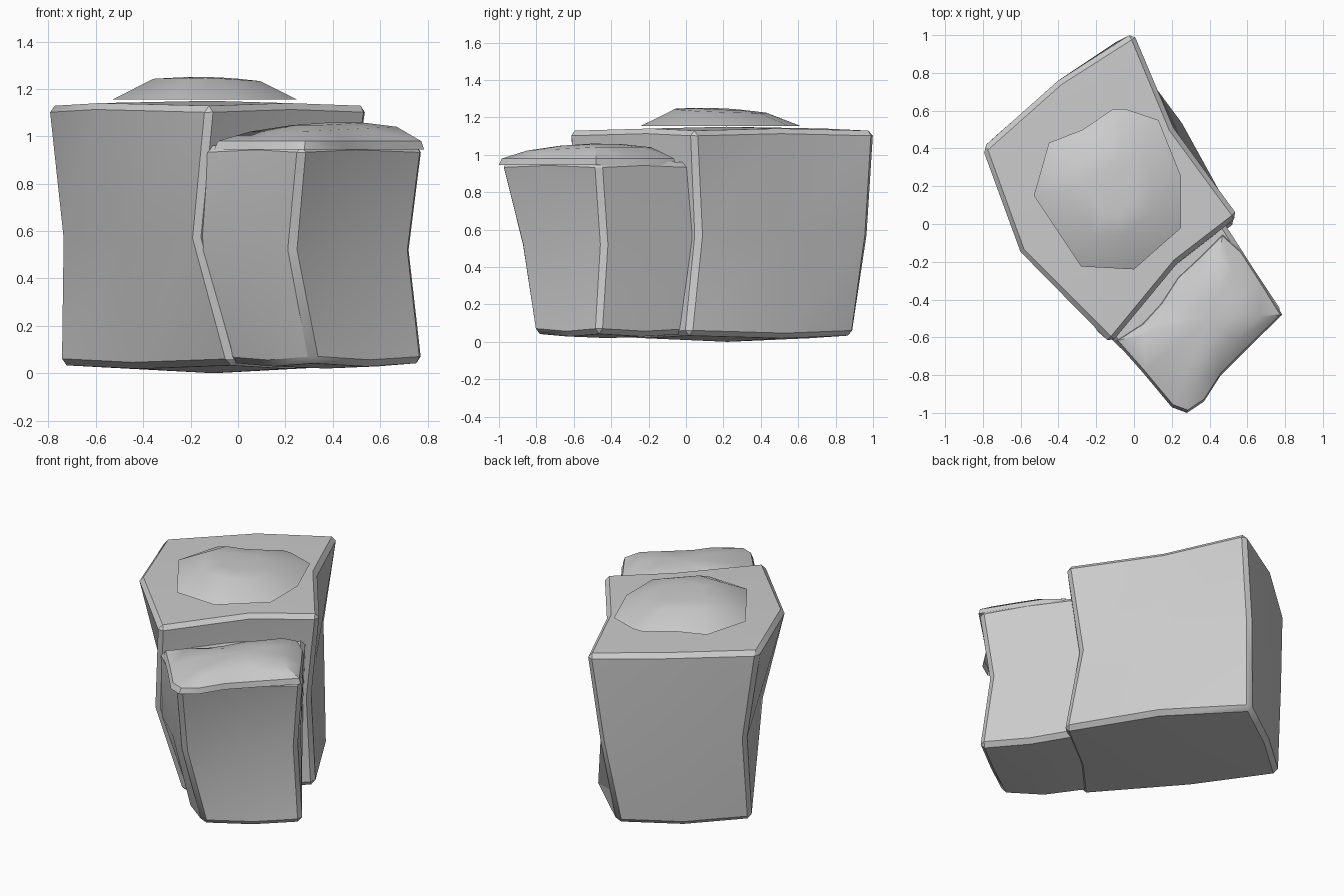
import bpy, bmesh, math
from mathutils import Vector

if "Cube" in bpy.data.objects:
    bpy.data.objects.remove(bpy.data.objects["Cube"])


def finish(name, bm):
    bmesh.ops.recalc_face_normals(bm, faces=bm.faces)
    mesh = bpy.data.meshes.new(name)
    bm.to_mesh(mesh)
    bm.free()
    ob = bpy.data.objects.new(name, mesh)
    bpy.context.collection.objects.link(ob)
    bpy.ops.object.select_all(action='DESELECT')
    ob.select_set(True)
    bpy.context.view_layer.objects.active = ob
    bpy.ops.object.shade_smooth_by_angle(angle=math.radians(30))
    return ob


def bridge(bm, a, b):
    n = len(a)
    for i in range(n):
        bm.faces.new((a[i], a[(i + 1) % n], b[(i + 1) % n], b[i]))


def block(name, levels, z_bottom, z_top, bevel):
    """Chipped block: rings of corner, side-middle, corner... with bevelled edges."""
    bm = bmesh.new()
    rings = [[bm.verts.new((x, y, z)) for x, y in pts] for z, pts in levels]
    for i in range(0, 8, 2):          # corners are pulled in a little
        rings[0][i].co.z += 0.015
        rings[-1][i].co.z -= 0.012
    for a, b in zip(rings, rings[1:]):
        bridge(bm, a, b)
    for ring, z in ((rings[0], z_bottom), (rings[-1], z_top)):
        c = sum((v.co for v in ring), Vector()) / 8
        mid = bm.verts.new((c.x, c.y, z))
        for i in range(0, 8, 2):
            bm.faces.new((mid, ring[i - 1], ring[i], ring[i + 1]))
    sharp = []
    for ring in (rings[0], rings[-1]):
        sharp += [bm.edges.get((ring[i - 1], ring[i])) for i in range(8)]
    for a, b in zip(rings, rings[1:]):
        sharp += [bm.edges.get((a[i], b[i])) for i in range(0, 8, 2)]
    bmesh.ops.recalc_face_normals(bm, faces=bm.faces)
    bmesh.ops.bevel(bm, geom=sharp, offset=bevel, segments=1, affect='EDGES',
                    profile=0.5, clamp_overlap=True)
    return finish(name, bm)


def cap(name, outline, centre, rings, tilt, top):
    """Soft mound: outline shrunk toward a centre, ring by ring."""
    bm = bmesh.new()
    c = Vector(centre)
    loops = []
    for s, z in rings:
        loop = []
        for p in outline:
            d = (Vector(p) - c) * s
            dz = d.dot(Vector(tilt)) if s < 0.9 else 0
            loop.append(bm.verts.new((c.x + d.x, c.y + d.y, z + dz)))
        loops.append(loop)
    for a, b in zip(loops, loops[1:]):
        bridge(bm, a, b)
    peak = bm.verts.new((c.x, c.y, top))
    last = loops[-1]
    for i in range(len(last)):
        bm.faces.new((last[i - 1], last[i], peak))
    return finish(name, bm)


# Large block: front, right, back, left corners with side middles between
block("large_block", [
    (0.02, [(-0.03, -0.51), (0.22, -0.24), (0.545, 0.01), (0.255, 0.53),
            (-0.14, 0.90), (-0.46, 0.68), (-0.76, 0.41), (-0.44, 0.0)]),
    (0.57, [(-0.175, -0.59), (0.16, -0.27), (0.475, 0.065), (0.20, 0.51),
            (-0.07, 0.98), (-0.42, 0.74), (-0.75, 0.45), (-0.50, -0.07)]),
    (1.14, [(-0.12, -0.635), (0.23, -0.21), (0.555, 0.04), (0.21, 0.51),
            (0.0, 1.015), (-0.40, 0.76), (-0.805, 0.40), (-0.605, -0.15)]),
], 0.0, 1.15, 0.027)

# Small block, its back running into the large one
block("small_block", [
    (0.03, [(0.32, -0.815), (0.56, -0.64), (0.79, -0.47), (0.61, -0.22),
            (0.42, 0.05), (0.2, -0.16), (-0.05, -0.45), (0.13, -0.66)]),
    (0.52, [(0.23, -0.89), (0.48, -0.65), (0.735, -0.44), (0.59, -0.20),
            (0.41, 0.08), (0.15, -0.20), (-0.18, -0.53), (0.05, -0.74)]),
    (0.97, [(0.27, -1.0), (0.50, -0.74), (0.79, -0.47), (0.63, -0.23),
            (0.45, 0.05), (0.15, -0.2), (-0.17, -0.56), (0.08, -0.81)]),
], 0.02, 0.965, 0.027)

# Mound on the large block
cap("large_top_mound",
    [(-0.53, 0.15), (-0.45, 0.43), (-0.27, 0.50), (-0.11, 0.61), (-0.05, 0.61),
     (0.13, 0.55), (0.25, 0.25), (0.25, -0.02), (0.0, -0.24), (-0.28, -0.225)],
    (-0.12, 0.18), [(1.0, 1.155), (0.58, 1.235), (0.3, 1.245)], (-0.03, -0.04), 1.245)

# Mound covering the small block
cap("small_top_mound",
    [(0.785, -0.48), (0.60, -0.66), (0.46, -0.80), (0.37, -0.94), (0.28, -1.0),
     (0.20, -0.97), (0.05, -0.79), (-0.10, -0.62), (0.04, -0.53), (0.14, -0.42),
     (0.23, -0.28), (0.36, -0.16), (0.47, -0.05), (0.57, -0.14), (0.68, -0.31)],
    (0.40, -0.50), [(1.0, 0.945), (0.97, 0.98), (0.7, 1.032), (0.35, 1.053)],
    (0.03, 0.02), 1.06)
